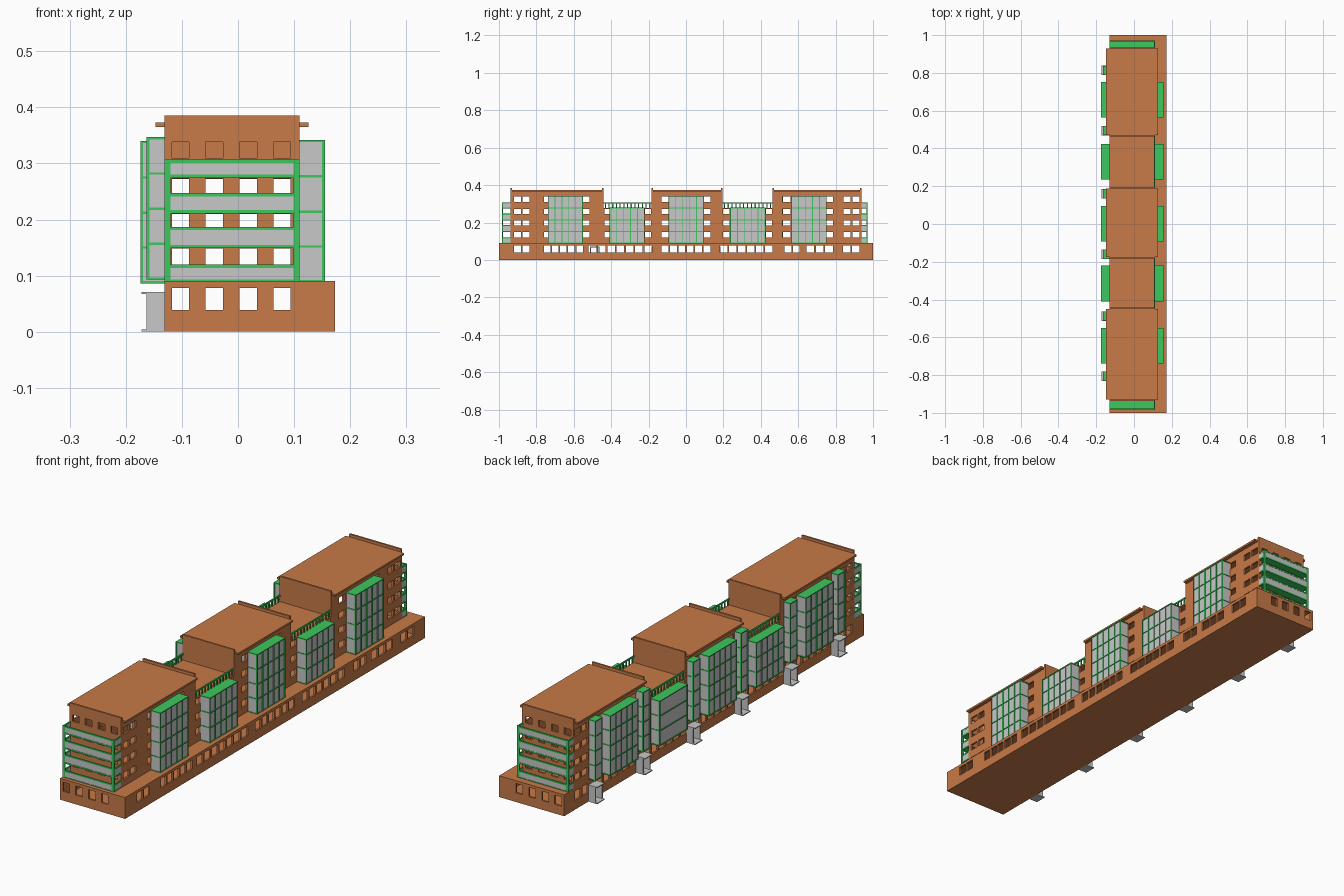
import bpy, bmesh

cube = bpy.data.objects.get("Cube")
if cube:
    bpy.data.objects.remove(cube, do_unlink=True)


def material(name, rgb):
    m = bpy.data.materials.new(name)
    m.use_nodes = True
    m.diffuse_color = (*rgb, 1)
    m.node_tree.nodes["Principled BSDF"].inputs["Base Color"].default_value = (*rgb, 1)
    return m


BRICK = material("terracotta", (0.58, 0.195, 0.065))
GREEN = material("green", (0.045, 0.58, 0.11))
GREY = material("light_grey", (0.58, 0.58, 0.58))


def finish(name, bm, mat):
    mesh = bpy.data.meshes.new(name)
    bm.to_mesh(mesh)
    bm.free()
    mesh.materials.append(mat)
    ob = bpy.data.objects.new(name, mesh)
    bpy.context.collection.objects.link(ob)
    return ob


def boxes(name, mat, items):
    """One object of boxes, each given as x, y and z ranges."""
    bm = bmesh.new()
    for x, y, z in items:
        verts = bmesh.ops.create_cube(bm, size=1)["verts"]
        for v in verts:
            for axis, (lo, hi) in enumerate((x, y, z)):
                v.co[axis] = lo + (v.co[axis] + 0.5) * (hi - lo)
    return finish(name, bm, mat)


T = 0.008  # wall thickness


def wall(name, axis, face, out, span, z, holes):
    """Flat wall facing +/- axis, with rectangular see-through windows."""
    us = sorted({*span, *(v for h in holes for v in h[0])})
    zs = sorted({*z, *(v for h in holes for v in h[1])})
    pos = face - out * T / 2
    bm = bmesh.new()

    def vert(u, w):
        return bm.verts.new((pos, u, w) if axis == "x" else (u, pos, w))

    for a, b in zip(us, us[1:]):
        for c, d in zip(zs, zs[1:]):
            mu, mz = (a + b) / 2, (c + d) / 2
            if not any(h[0][0] < mu < h[0][1] and h[1][0] < mz < h[1][1] for h in holes):
                bm.faces.new([vert(a, c), vert(b, c), vert(b, d), vert(a, d)])
    bmesh.ops.remove_doubles(bm, verts=bm.verts, dist=1e-5)
    ob = finish(name, bm, BRICK)
    mod = ob.modifiers.new("thickness", "SOLIDIFY")
    mod.thickness, mod.offset = T, 0


# Main dimensions
X0, X1, PX = -0.131, 0.11, 0.173
BASE, LOW, HIGH = 0.09, 0.278, 0.367
FLOORS = [BASE, 0.152, 0.214, 0.277, 0.34]
ROWS = [(0.12, 0.148), (0.183, 0.21), (0.246, 0.273), (0.31, 0.338)]
END_COLS = [(x, x + 0.031) for x in (-0.118, -0.058, 0.003, 0.063)]
TALL = [(-0.937, -0.441), (-0.184, 0.195), (0.463, 0.937)]
SHORT = [(-0.441, -0.184), (0.195, 0.463)]
SIDE_COLS = [(-0.92, -0.883), (-0.873, -0.836), (-0.76, -0.73), (-0.557, -0.516),
             (-0.437, -0.408), (-0.22, -0.188), (-0.13, -0.094), (0.094, 0.13),
             (0.198, 0.232), (0.427, 0.459), (0.516, 0.558), (0.752, 0.785),
             (0.842, 0.88), (0.89, 0.927)]

# Podium with a band of windows all round
POD_ROW = (0.039, 0.078)
groups = [(-0.92, -0.836, 2), (-0.76, -0.552, 5), (-0.52, -0.182, 7), (-0.13, 0.13, 6),
          (0.182, 0.462, 6), (0.527, 0.608, 2), (0.645, 0.785, 3), (0.84, 0.927, 2)]
pod_holes = []
for a, b, n in groups:
    step = (b - a + 0.009) / n
    pod_holes += [((a + i * step, a + (i + 1) * step - 0.009), POD_ROW) for i in range(n)]
wall("podium_left_wall", "x", PX, 1, (-1, 1), (0, BASE), pod_holes)
wall("podium_right_wall", "x", X0, -1, (-1, 1), (0, BASE), pod_holes)
for name, s in (("front", -1), ("back", 1)):
    wall(f"podium_{name}_wall", "y", s, s, (X0, PX), (0, BASE),
         [(c, POD_ROW) for c in END_COLS])
boxes("podium_slabs", BRICK, [((X0, PX), (-1, 1), (BASE - 0.006, BASE)),
                              ((X0, PX), (-1, 1), (0, 0.006))])

# Long side walls of the tall and short blocks
for label, blocks, top, rows in (("tall", TALL, HIGH, ROWS), ("short", SHORT, LOW, ROWS[:3])):
    for y0, y1 in blocks:
        holes = [(c, r) for c in SIDE_COLS if y0 < c[0] and c[1] < y1 for r in rows]
        wall(f"{label}_left_wall", "x", X1, 1, (y0, y1), (BASE, top), holes)
        wall(f"{label}_right_wall", "x", X0, -1, (y0, y1), (BASE, top), holes)

# Tall block roofs with overhanging eaves, and end walls rising as parapets
for y0, y1 in TALL:
    boxes("tall_roof", BRICK, [((-0.147, 0.126), (y0 + T, y1 - T), (0.365, 0.373))])
    for y, s in ((y0, -1), (y1, 1)):
        outer = abs(y) > 0.9
        holes = [(c, r) for c in END_COLS for r in ROWS] if outer else []
        wall("end_wall" if outer else "step_wall", "y", y, s, (X0, X1),
             (BASE if outer else LOW - 0.006, 0.385), holes)

# Short block roof decks with barred railings
for y0, y1 in SHORT:
    boxes("short_roof", BRICK, [((X0, X1), (y0, y1), (LOW - 0.006, LOW))])
    bars = []
    for x in (X0, X1 - 0.005):
        bars.append(((x, x + 0.005), (y0, y1), (0.301, 0.307)))
        n = 13
        for i in range(n):
            y = y0 + (i + 0.5) * (y1 - y0) / n
            bars.append(((x, x + 0.004), (y - 0.003, y + 0.003), (LOW, 0.303)))
    boxes("roof_railing", GREEN, bars)


def bay(name, x_in, x_out, y0, y1, levels, columns):
    """Glazed projection: grey body in a grid of green bands and mullions."""
    s = 1 if x_out > x_in else -1
    face = x_out - s * 0.003

    def xr(a, b):
        return (min(a, b), max(a, b))

    boxes(name + "_panels", GREY, [(xr(x_in, face), (y0 + 0.002, y1 - 0.002),
                                    (levels[0], levels[-1]))])
    frame = [(xr(x_in, x_out), (y0, y1), (z - 0.002, z + 0.002)) for z in levels]
    for i in range(columns + 1):
        y = y0 + 0.002 + (y1 - y0 - 0.004) * i / columns
        frame.append((xr(face - s * 0.002, x_out), (y - 0.002, y + 0.002),
                      (levels[0], levels[-1])))
    boxes(name + "_frame", GREEN, frame)


# Wide bays on both long sides
for y, count, plain in ((-0.645, 5, False), (-0.315, 4, False), (0.001, 5, False),
                        (0.33, 4, True), (0.658, 5, False)):
    lv = FLOORS[:count]
    bay("left_bay", X1, 0.155, y - 0.094, y + 0.094, lv, 5)
    bay("right_bay", X0, -0.174, y - 0.094, y + 0.094, [z - 0.002 for z in lv],
        1 if plain else 5)

# Narrow stair bays with an open porch below each
for y in (-0.806, -0.488, -0.16, 0.16, 0.494, 0.813):
    bay("stair_bay", X0, -0.163, y - 0.024, y + 0.024, [z + 0.005 for z in FLOORS], 1)
    a, b = y - 0.025, y + 0.025
    boxes("porch", GREY, [((-0.163, X0), (a, a + 0.005), (0, 0.07)),
                          ((-0.163, X0), (b - 0.005, b), (0, 0.07)),
                          ((-0.172, X0), (a, b), (0.067, 0.071)),
                          ((-0.172, X0), (a, b), (0, 0.004))])

# End balconies: green slabs, posts and rails with grey parapet panels
RAILS = [0.117, 0.184, 0.244, 0.304]
for name, inner, outer in (("front", -0.937, -0.984), ("back", 0.937, 0.971)):
    s = 1 if outer > 0 else -1
    span = (min(inner, outer), max(inner, outer))
    rim = tuple(sorted((outer, outer - s * 0.006)))
    skin = tuple(sorted((outer - s * 0.001, outer - s * 0.005)))
    green, grey = [], []
    for lo, hi in zip(FLOORS, RAILS):
        green.append(((X0, X1), span, (lo - 0.003, lo + 0.003)))
        green.append(((X0, X1), rim, (hi - 0.003, hi + 0.003)))
        grey.append(((X0 + 0.005, X1 - 0.005), skin, (lo, hi)))
        for x in (X0, X1 - 0.005):
            green.append(((x, x + 0.005), span, (hi - 0.003, hi + 0.003)))
            grey.append(((x + 0.001, x + 0.004), span, (lo, hi)))
    for x in (X0, X1 - 0.011):
        green.append(((x, x + 0.011), rim, (BASE, 0.308)))
    boxes(name + "_balcony_frame", GREEN, green)
    boxes(name + "_balcony_panels", GREY, grey)
